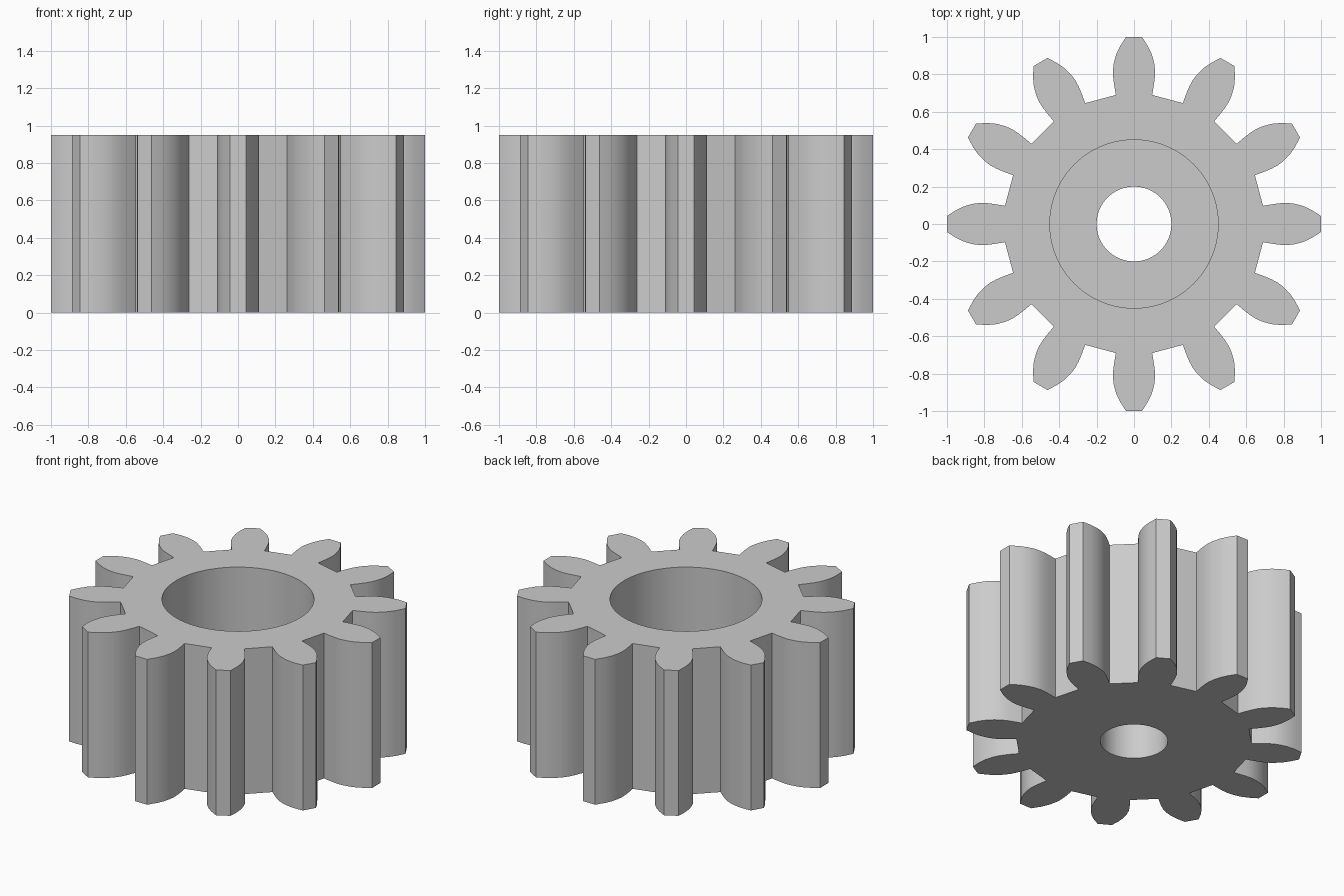
import bpy
import bmesh
from math import cos, sin, pi, radians

cube = bpy.data.objects.get("Cube")
if cube:
    bpy.data.objects.remove(cube, do_unlink=True)

TEETH = 12
HEIGHT = 0.95
BORE_FLOOR = 0.42
BORE_RADIUS, SHAFT_RADIUS = 0.45, 0.2

# Right flank of the tooth pointing along +y, from root to tip
FLANK = [(0.097, 0.69), (0.105, 0.735), (0.111, 0.78), (0.113, 0.82),
         (0.108, 0.86), (0.096, 0.905), (0.075, 0.95), (0.043, 1.0)]


def gear_outline():
    tooth = FLANK + [(-x, y) for x, y in reversed(FLANK)]
    points = []
    for i in range(TEETH):
        a = 2 * pi * i / TEETH
        points += [(x * cos(a) - y * sin(a), x * sin(a) + y * cos(a)) for x, y in tooth]
    return points


def circle(radius, steps=96):
    return [(radius * cos(2 * pi * i / steps), radius * sin(2 * pi * i / steps))
            for i in range(steps)]


bm = bmesh.new()


def ring(points, z):
    verts = [bm.verts.new((x, y, z)) for x, y in points]
    return verts, [bm.edges.new((v, verts[i - 1])) for i, v in enumerate(verts)]


def wall(lower, upper):
    for i in range(len(lower)):
        bm.faces.new((lower[i - 1], lower[i], upper[i], upper[i - 1]))


def cap(outer, inner):
    bmesh.ops.triangle_fill(bm, edges=outer + inner, use_beauty=True)


outline = gear_outline()
gear_low, gear_low_edges = ring(outline, 0)
gear_top, gear_top_edges = ring(outline, HEIGHT)
bore_low, bore_low_edges = ring(circle(BORE_RADIUS), BORE_FLOOR)
bore_top, bore_top_edges = ring(circle(BORE_RADIUS), HEIGHT)
shaft_low, shaft_low_edges = ring(circle(SHAFT_RADIUS), 0)
shaft_top, shaft_top_edges = ring(circle(SHAFT_RADIUS), BORE_FLOOR)

# Top face, bore floor and underside
cap(gear_top_edges, bore_top_edges)
cap(bore_low_edges, shaft_top_edges)
cap(gear_low_edges, shaft_low_edges)

# Toothed rim, wide bore and shaft hole
wall(gear_low, gear_top)
wall(bore_low, bore_top)
wall(shaft_low, shaft_top)
bmesh.ops.recalc_face_normals(bm, faces=bm.faces[:])

mesh = bpy.data.meshes.new("pinion_gear")
bm.to_mesh(mesh)
bm.free()
gear = bpy.data.objects.new("pinion_gear", mesh)
bpy.context.collection.objects.link(gear)

# Plain grey finish
grey = bpy.data.materials.new("plain_grey")
grey.use_nodes = True
colour = (0.6, 0.6, 0.6, 1)
grey.diffuse_color = colour
grey.node_tree.nodes["Principled BSDF"].inputs["Base Color"].default_value = colour
mesh.materials.append(grey)

bpy.ops.object.select_all(action="DESELECT")
gear.select_set(True)
bpy.context.view_layer.objects.active = gear
bpy.ops.object.shade_smooth_by_angle(angle=radians(25))
